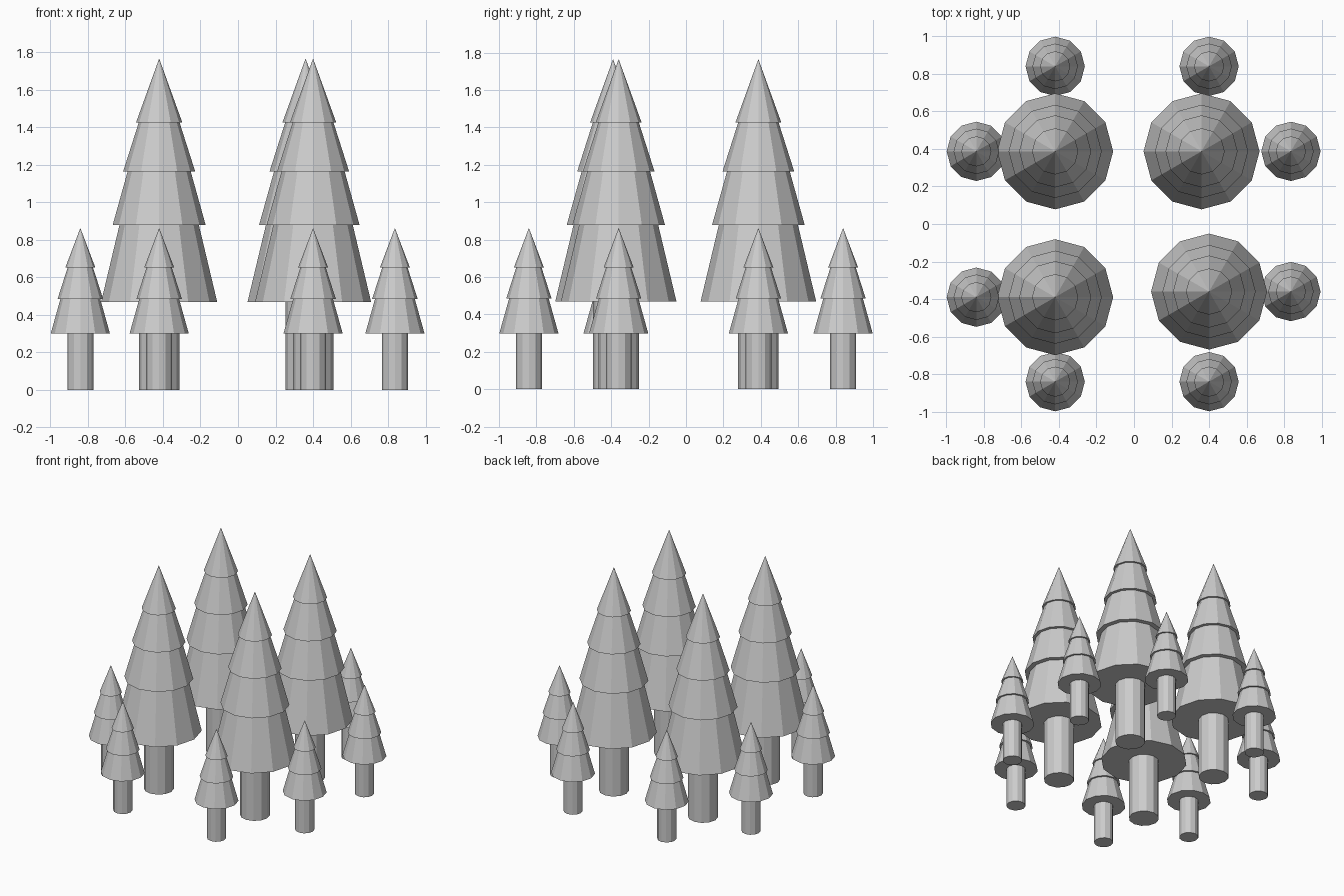
import bpy
import bmesh
from math import cos, sin, pi

SIDES = 12

cube = bpy.data.objects.get("Cube")
if cube:
    bpy.data.objects.remove(cube, do_unlink=True)

grey = bpy.data.materials.new("plain_grey")
grey.use_nodes = True
grey.diffuse_color = (0.6, 0.6, 0.6, 1)
grey.node_tree.nodes["Principled BSDF"].inputs["Base Color"].default_value = (0.6, 0.6, 0.6, 1)


def lathe(name, profile, location):
    """Revolve (radius, height) points; a zero radius closes to a single tip."""
    bm = bmesh.new()
    rings = []
    for r, z in profile:
        if r == 0:
            rings.append([bm.verts.new((0, 0, z))] * SIDES)
        else:
            angles = [2 * pi * i / SIDES for i in range(SIDES)]
            rings.append([bm.verts.new((r * cos(a), r * sin(a), z)) for a in angles])
    for low, high in zip(rings, rings[1:]):
        for i in range(SIDES):
            j = (i + 1) % SIDES
            corners = dict.fromkeys((low[i], low[j], high[j], high[i]))
            bm.faces.new(list(corners))
    # Flat caps on open ends
    if profile[0][0] > 0:
        bm.faces.new(rings[0][::-1])
    if profile[-1][0] > 0:
        bm.faces.new(rings[-1])
    bmesh.ops.recalc_face_normals(bm, faces=bm.faces[:])
    mesh = bpy.data.meshes.new(name)
    bm.to_mesh(mesh)
    bm.free()
    mesh.materials.append(grey)
    obj = bpy.data.objects.new(name, mesh)
    obj.location = location
    bpy.context.collection.objects.link(obj)


def tree(name, x, y, trunk_radius, tiers, top):
    # Every tier tapers toward the common tip until the next, narrower tier covers it
    profile = []
    for k, (r, z) in enumerate(tiers):
        profile.append((r, z))
        if k + 1 < len(tiers):
            next_z = tiers[k + 1][1]
            profile.append((r * (top - next_z) / (top - z), next_z))
    profile.append((0, top))
    lathe(name + "_foliage", profile, (x, y, 0))
    base = tiers[0][1]
    lathe(name + "_trunk", [(trunk_radius, 0), (trunk_radius, base)], (x, y, 0))


# Tall trees in the middle
tall_tiers = [(0.309, 0.469), (0.248, 0.877), (0.192, 1.163), (0.123, 1.425)]
tall_spots = [(-0.42, 0.387), (0.36, 0.387), (-0.42, -0.39), (0.40, -0.36)]
for n, (x, y) in enumerate(tall_spots, 1):
    tree(f"tall_tree_{n}", x, y, 0.108, tall_tiers, 1.765)

# Small trees around the outside
small_tiers = [(0.158, 0.299), (0.121, 0.485), (0.08, 0.651)]
small_spots = [(-0.84, 0.387), (0.836, 0.387), (-0.84, -0.39), (0.836, -0.36),
               (-0.42, 0.84), (0.40, 0.84), (-0.42, -0.84), (0.40, -0.84)]
for n, (x, y) in enumerate(small_spots, 1):
    tree(f"small_tree_{n}", x, y, 0.069, small_tiers, 0.862)
